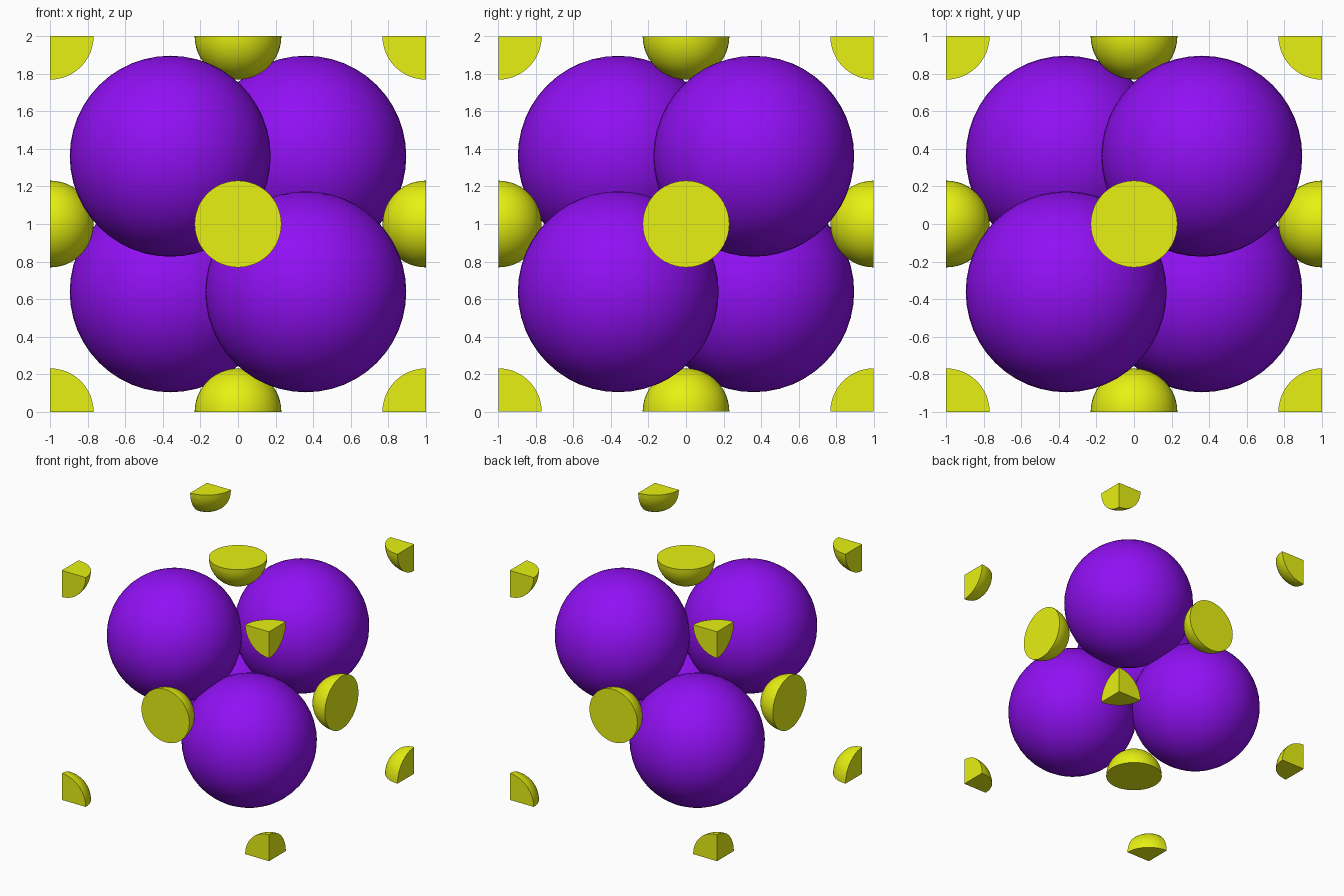
import bpy, bmesh
from mathutils import Vector
from itertools import product

if "Cube" in bpy.data.objects:
    bpy.data.objects.remove(bpy.data.objects["Cube"])

R_BIG, R_SMALL, OFF = 0.535, 0.231, 0.361
CENTRE = Vector((0, 0, 1))


def material(name, rgb):
    m = bpy.data.materials.new(name)
    m.diffuse_color = (*rgb, 1)
    m.use_nodes = True
    m.node_tree.nodes["Principled BSDF"].inputs["Base Color"].default_value = m.diffuse_color
    return m


purple = material("purple", (0.28, 0.005, 0.9))
yellow = material("yellow", (0.8, 0.88, 0.006))


def ball(name, pos, radius, mat):
    """Sphere clipped (and capped) by the unit cell wherever it crosses a wall."""
    pos = Vector(pos)
    bm = bmesh.new()
    bmesh.ops.create_uvsphere(bm, u_segments=48, v_segments=24, radius=radius)
    for axis in range(3):
        if abs(pos[axis]) > 0.99:
            normal = Vector((0, 0, 0))
            normal[axis] = pos[axis]
            bmesh.ops.bisect_plane(bm, geom=bm.verts[:] + bm.edges[:] + bm.faces[:],
                                   dist=1e-4, plane_co=(0, 0, 0),
                                   plane_no=normal, clear_outer=True)
            rim = [e for e in bm.edges if e.is_boundary]
            bmesh.ops.holes_fill(bm, edges=rim, sides=0)
    bmesh.ops.recalc_face_normals(bm, faces=bm.faces[:])
    me = bpy.data.meshes.new(name)
    bm.to_mesh(me)
    bm.free()
    me.materials.append(mat)
    ob = bpy.data.objects.new(name, me)
    ob.location = pos + CENTRE
    bpy.context.collection.objects.link(ob)
    bpy.ops.object.select_all(action='DESELECT')
    ob.select_set(True)
    bpy.context.view_layer.objects.active = ob
    bpy.ops.object.shade_smooth_by_angle()


# eighth spheres on the cell corners, large tetrahedral cluster inside
for s in product((-1, 1), repeat=3):
    ball("corner_eighth", s, R_SMALL, yellow)
    if s[0] * s[1] * s[2] > 0:
        ball("large_sphere", Vector(s) * OFF, R_BIG, purple)

# half spheres on the face centres
for axis, sign in product(range(3), (-1, 1)):
    p = [0, 0, 0]
    p[axis] = sign
    ball("face_half", p, R_SMALL, yellow)
